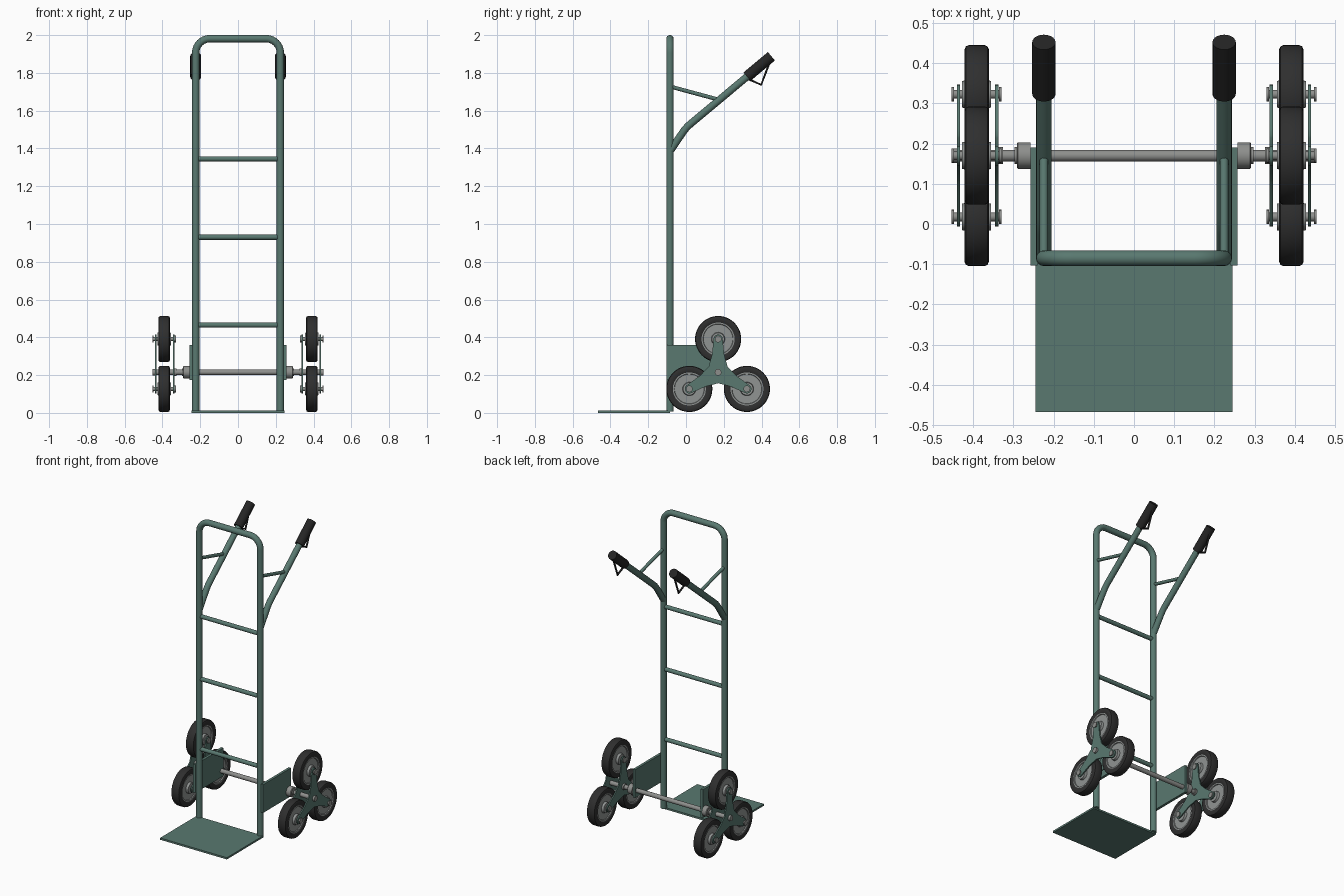
import bpy, bmesh, math
from mathutils import Vector

if "Cube" in bpy.data.objects:
    bpy.data.objects.remove(bpy.data.objects["Cube"])


def material(name, rgb):
    m = bpy.data.materials.new(name)
    m.diffuse_color = (*rgb, 1)
    m.use_nodes = True
    m.node_tree.nodes["Principled BSDF"].inputs["Base Color"].default_value = m.diffuse_color
    return m


GREEN = material("green paint", (0.10, 0.19, 0.162))
STEEL = material("steel", (0.27, 0.275, 0.265))
RIM = material("rim grey", (0.28, 0.295, 0.29))
RUBBER = material("tyre rubber", (0.028, 0.028, 0.028))
GRIP = material("grip black", (0.018, 0.018, 0.018))


def finish(name, bm, mat):
    bmesh.ops.remove_doubles(bm, verts=bm.verts, dist=1e-5)
    bmesh.ops.recalc_face_normals(bm, faces=bm.faces)
    me = bpy.data.meshes.new(name)
    bm.to_mesh(me)
    bm.free()
    me.materials.append(mat)
    ob = bpy.data.objects.new(name, me)
    bpy.context.collection.objects.link(ob)
    return ob


def box(name, lo, hi, mat):
    bm = bmesh.new()
    bmesh.ops.create_cube(bm, size=1)
    for v in bm.verts:
        v.co = [(a + b) / 2 + c * (b - a) for a, b, c in zip(lo, hi, v.co)]
    return finish(name, bm, mat)


def lathe(name, profile, centre, mat, closed=False, seg=32):
    """Revolve (x offset, radius) points around an axis along x."""
    bm = bmesh.new()
    rings = []
    for i in range(seg):
        a = 2 * math.pi * i / seg
        rings.append([bm.verts.new((centre[0] + x, centre[1] + r * math.cos(a),
                                    centre[2] + r * math.sin(a))) for x, r in profile])
    n = len(profile)
    for i in range(seg):
        p, q = rings[i], rings[(i + 1) % seg]
        for j in range(n if closed else n - 1):
            k = (j + 1) % n
            bm.faces.new((p[j], p[k], q[k], q[j]))
    return finish(name, bm, mat)


def rod(name, x0, x1, r, y, z, mat, seg=20):
    return lathe(name, [(x0, 0), (x0, r), (x1, r), (x1, 0)], (0, y, z), mat, seg=seg)


def tube(name, pts, r, mat, bend=0, cyclic=False, res=6):
    """Round tube through points, with inner corners rounded by trimming 'bend'."""
    pts = [Vector(p) for p in pts]
    path = [pts[0]]
    for a, b, c in zip(pts, pts[1:], pts[2:]):
        if bend:
            s, e = b + (a - b).normalized() * bend, b + (c - b).normalized() * bend
            # rational arc between the trimmed points
            w = math.cos((b - a).angle(c - b) / 2)
            for i in range(11):
                t = i / 10
                k = ((1 - t) ** 2, 2 * t * (1 - t) * w, t * t)
                path.append((s * k[0] + b * k[1] + e * k[2]) / sum(k))
        else:
            path.append(b)
    path.append(pts[-1])
    cu = bpy.data.curves.new(name, 'CURVE')
    cu.dimensions = '3D'
    cu.bevel_depth, cu.bevel_resolution, cu.use_fill_caps = r, res, True
    sp = cu.splines.new('POLY')
    sp.points.add(len(path) - 1)
    for p, co in zip(sp.points, path):
        p.co = (*co, 1)
    sp.use_cyclic_u = cyclic
    cu.materials.append(mat)
    ob = bpy.data.objects.new(name, cu)
    bpy.context.collection.objects.link(ob)
    return ob


def star_plate(name, x, y, z, thick, mat):
    """Three-armed plate with rounded tips, in the yz plane."""
    outline = []
    for arm in range(3):
        a = math.pi / 2 + arm * 2 * math.pi / 3
        local = [(0.052, -0.044), (0.095, -0.032)]
        for i in range(9):
            t = -math.pi / 2 + math.pi * i / 8
            local.append((0.176 + 0.024 * math.cos(t), 0.024 * math.sin(t)))
        local += [(0.095, 0.032), (0.052, 0.044), (0.029, 0.05)]
        for u, v in local:
            outline.append((y + u * math.cos(a) - v * math.sin(a),
                            z + u * math.sin(a) + v * math.cos(a)))
    bm = bmesh.new()
    f = bm.faces.new([bm.verts.new((x - thick / 2, *p)) for p in outline])
    g = bmesh.ops.extrude_face_region(bm, geom=[f])
    for v in g["geom"]:
        if isinstance(v, bmesh.types.BMVert):
            v.co.x += thick
    return finish(name, bm, mat)


TX, TY, TR = 0.224, -0.085, 0.0195     # frame tube position and radius
AY, AZ = 0.17, 0.215                   # axle position

# Main hoop, rungs and toe plate
tube("frame_hoop", [(-TX, TY, 0.008), (-TX, TY, 1.981), (TX, TY, 1.981), (TX, TY, 0.008)],
     TR, GREEN, bend=0.075)
for i, z in enumerate((0.465, 0.93, 1.345)):
    rod(f"rung_{i + 1}", -TX, TX, 0.0135, TY, z, GREEN)
box("toe_plate", (-0.245, -0.467, 0), (0.245, -0.085, 0.012), GREEN)

# Axle
rod("axle", -0.45, 0.45, 0.0145, AY, AZ, STEEL)

for s, side in ((-1, "left"), (1, "right")):
    # Handle, strut, grip and brake lever
    x = s * TX
    tube(f"{side}_handle", [(x, TY, 1.385), (x, 0, 1.51), (x, 0.34, 1.794)], TR, GREEN, bend=0.03)
    tube(f"{side}_handle_strut", [(x, TY, 1.728), (x, 0.167, 1.66)], 0.0105, GREEN)
    tube(f"{side}_grip", [(x, 0.323, 1.78), (x, 0.452, 1.888)], 0.029, GRIP, res=8)
    tube(f"{side}_brake_lever", [(x, 0.325, 1.77), (x, 0.398, 1.737), (x, 0.448, 1.87)],
         0.0065, GRIP, res=3)

    # Axle bracket and collar
    xs = sorted((s * 0.24, s * 0.257))
    box(f"{side}_axle_bracket", (xs[0], -0.103, 0.173), (xs[1], 0.19, 0.36), GREEN)
    lathe(f"{side}_axle_collar", [(s * 0.257, 0), (s * 0.257, 0.033), (s * 0.288, 0.033),
          (s * 0.291, 0.03), (s * 0.291, 0.021), (s * 0.297, 0.021), (s * 0.297, 0)],
          (0, AY, AZ), STEEL)

    # Star plates on both sides of the wheels
    for part, px in (("outer", 0.436), ("inner", 0.341)):
        star_plate(f"{side}_{part}_star_plate", s * px, AY, AZ, 0.008, GREEN)

    # Axle end nuts
    rod(f"{side}_axle_outer_nut", s * 0.44, s * 0.453, 0.018, AY, AZ, STEEL, 12)
    rod(f"{side}_axle_inner_nut", s * 0.326, s * 0.337, 0.021, AY, AZ, STEEL, 12)

    # Three wheels with bolts
    for i in range(3):
        a = math.pi / 2 + i * 2 * math.pi / 3
        y, z = AY + 0.176 * math.cos(a), AZ + 0.176 * math.sin(a)
        c = (s * 0.391, y, z)
        lathe(f"{side}_tyre_{i + 1}",
              [(-0.026, 0.086), (-0.030, 0.092), (-0.030, 0.112), (-0.027, 0.119),
               (-0.020, 0.122), (0.020, 0.122), (0.027, 0.119), (0.030, 0.112),
               (0.030, 0.092), (0.026, 0.086)], c, RUBBER, closed=True, seg=48)
        lathe(f"{side}_rim_{i + 1}",
              [(-0.036, 0), (-0.036, 0.033), (-0.021, 0.036), (-0.021, 0.078), (-0.027, 0.08),
               (-0.027, 0.088), (0.027, 0.088), (0.027, 0.08), (0.021, 0.078), (0.021, 0.036),
               (0.036, 0.033), (0.036, 0)], c, RIM, seg=48)
        lathe(f"{side}_wheel_bolt_{i + 1}",
              [(-0.062, 0), (-0.062, 0.018), (-0.056, 0.018), (-0.056, 0.011), (0.056, 0.011),
               (0.056, 0.018), (0.062, 0.018), (0.062, 0)], c, STEEL, seg=16)

# Turn tubes into meshes, then smooth round surfaces and keep edges sharp
bpy.ops.object.select_all(action='DESELECT')
for ob in bpy.context.scene.objects:
    ob.select_set(True)
    bpy.context.view_layer.objects.active = ob
bpy.ops.object.convert(target='MESH')
bpy.ops.object.shade_smooth_by_angle(angle=math.radians(35))
